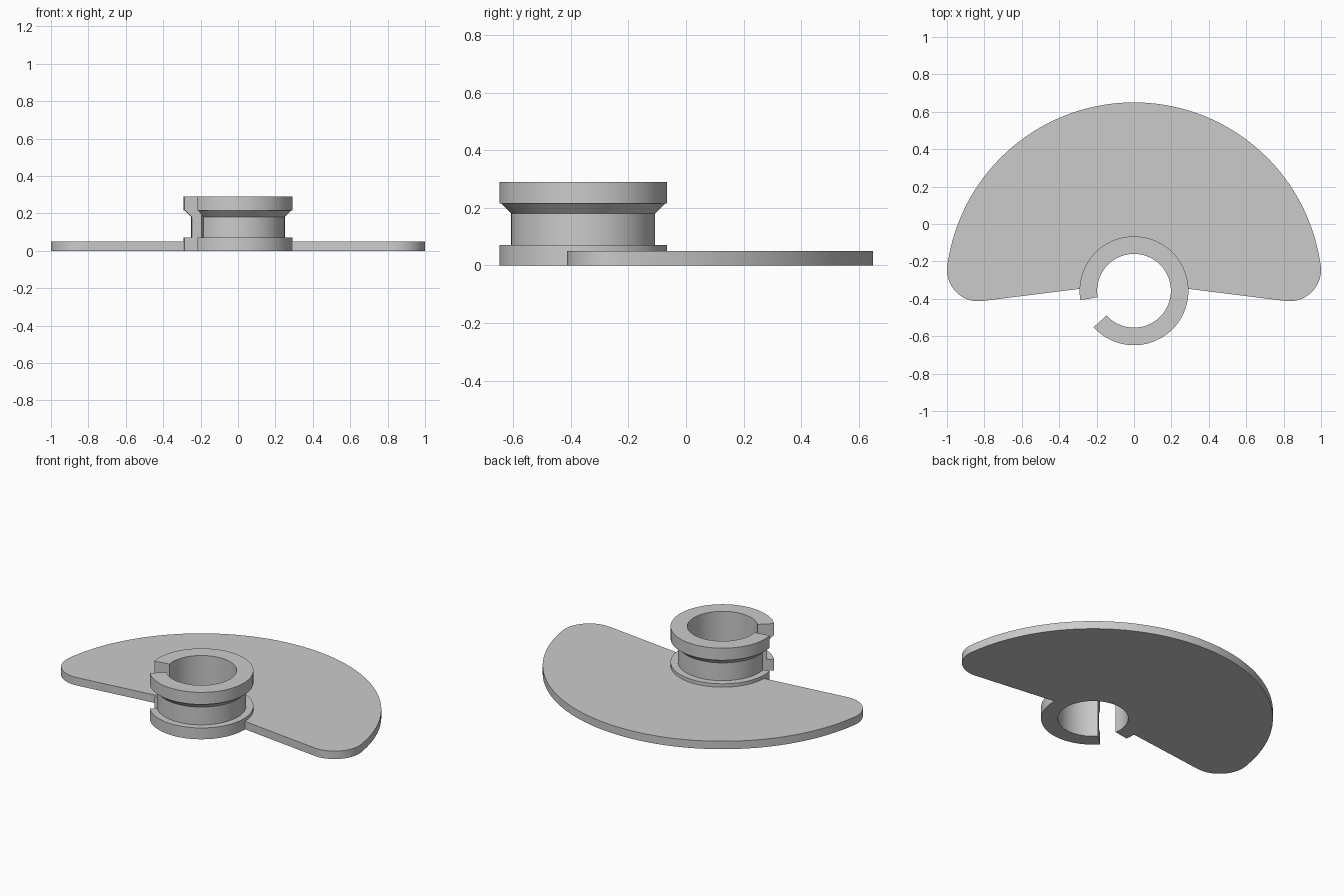
import bpy, bmesh, math

if "Cube" in bpy.data.objects:
    bpy.data.objects.remove(bpy.data.objects["Cube"])

CY = -0.357          # y of the collar axis, also centre of the wing's big arc
OUTER, WAIST, BORE = 0.291, 0.25, 0.197

grey = bpy.data.materials.new("plain grey")
grey.diffuse_color = (0.6, 0.6, 0.6, 1)
grey.use_nodes = True
grey.node_tree.nodes["Principled BSDF"].inputs["Base Color"].default_value = grey.diffuse_color


def arc(cx, cy, r, a0, a1, steps):
    """Points along an arc, angles in degrees."""
    angles = [math.radians(a0 + (a1 - a0) * i / steps) for i in range(steps + 1)]
    return [(cx + r * math.cos(a), cy + r * math.sin(a)) for a in angles]


def finish(name, bm):
    bmesh.ops.recalc_face_normals(bm, faces=bm.faces[:])
    mesh = bpy.data.meshes.new(name)
    bm.to_mesh(mesh)
    bm.free()
    mesh.materials.append(grey)
    obj = bpy.data.objects.new(name, mesh)
    bpy.context.collection.objects.link(obj)
    bpy.ops.object.select_all(action='DESELECT')
    obj.select_set(True)
    bpy.context.view_layer.objects.active = obj
    bpy.ops.object.shade_smooth_by_angle(angle=math.radians(30))


# Flat wing: big arc, two rounded corners, inner edge hugging the collar
corner_x, corner_y, corner_r = 0.832, -0.245, 0.168
outline = arc(corner_x, corner_y, corner_r, -97, 7.7, 24)
outline += arc(0, CY, 1.007, 7.7, 172.3, 96)[1:-1]
outline += arc(-corner_x, corner_y, corner_r, 172.3, 277, 24)
outline += arc(0, CY, OUTER, 178, 2, 88)
bm = bmesh.new()
base = bm.faces.new([bm.verts.new((x, y, 0)) for x, y in outline])
top = bmesh.ops.extrude_face_region(bm, geom=[base])["geom"]
bmesh.ops.translate(bm, vec=(0, 0, 0.049),
                    verts=[v for v in top if isinstance(v, bmesh.types.BMVert)])
if not base.is_valid or not any(len(f.verts) > 4 and f.calc_center_median().z < 0.01
                                for f in bm.faces):
    bm.faces.new([v for v in bm.verts if v.co.z < 0.01])
finish("wing", bm)

# Split collar: flanged section swept round the axis, leaving a slot
section = [(BORE, 0), (OUTER, 0), (OUTER, 0.07), (WAIST, 0.07), (WAIST, 0.18),
           (OUTER - 0.006, 0.215), (OUTER, 0.215), (OUTER, 0.29), (BORE, 0.29)]
bm = bmesh.new()
rings = []
for i in range(165):
    a = math.radians(222 + 2 * i)
    rings.append([bm.verts.new((r * math.cos(a), CY + r * math.sin(a), z))
                  for r, z in section])
n = len(section)
for r0, r1 in zip(rings, rings[1:]):
    for j in range(n):
        k = (j + 1) % n
        bm.faces.new((r0[j], r0[k], r1[k], r1[j]))
bm.faces.new(rings[0])
bm.faces.new(rings[-1])
finish("collar", bm)
